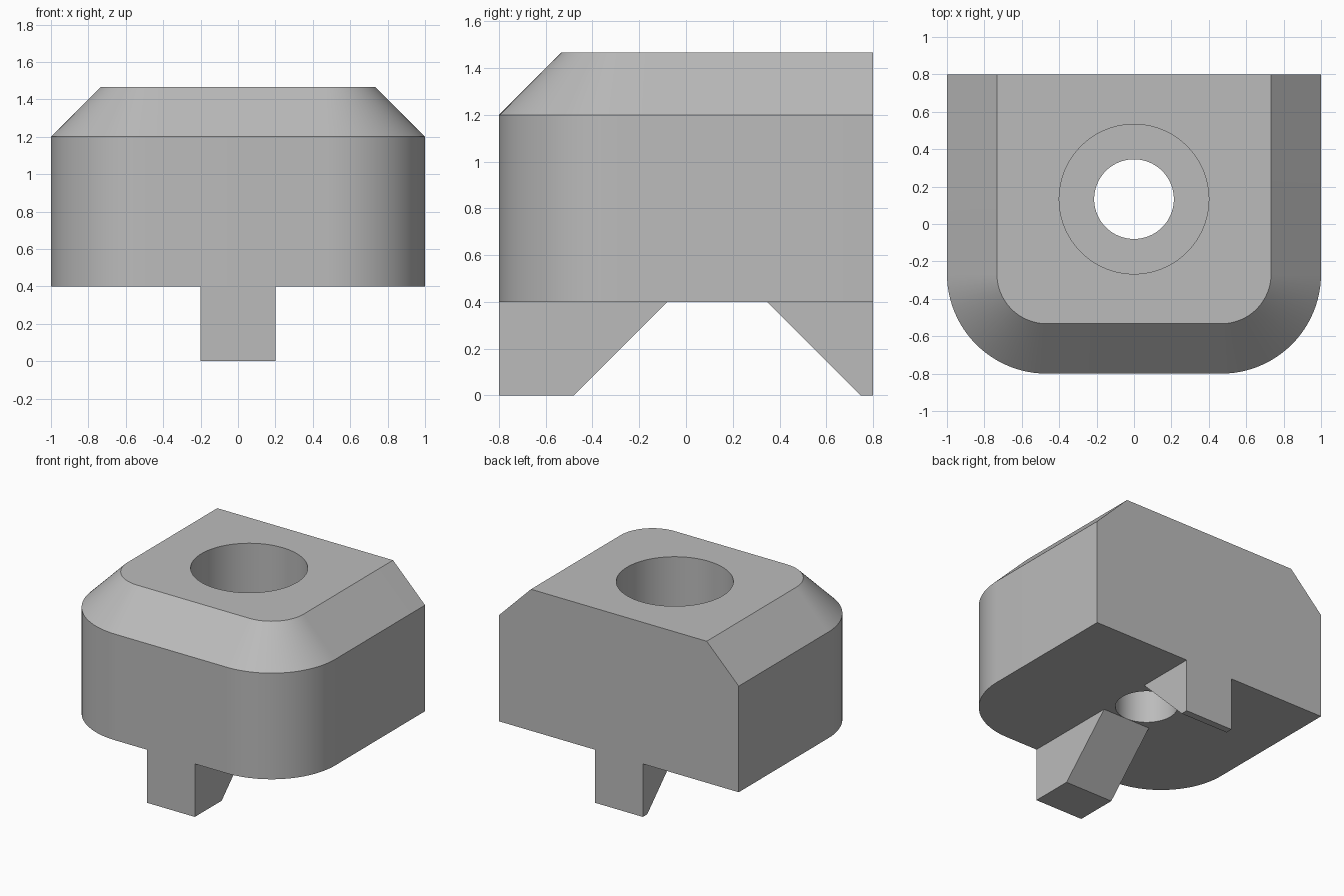
import bpy
import bmesh
from math import cos, sin, pi, radians

default = bpy.data.objects.get("Cube")
if default:
    bpy.data.objects.remove(default, do_unlink=True)

grey = bpy.data.materials.new("light_grey")
grey.use_nodes = True
colour = (0.5, 0.5, 0.5, 1)
grey.diffuse_color = colour
grey.node_tree.nodes["Principled BSDF"].inputs["Base Color"].default_value = colour

HOLE_Y = 0.133
BASE_Z, SHOULDER_Z, TOP_Z = 0.4, 1.2, 1.467
CHAMFER = TOP_Z - SHOULDER_Z


def loft(name, rings):
    """Closed solid through a stack of matching point rings."""
    bm = bmesh.new()
    loops = [[bm.verts.new(p) for p in ring] for ring in rings]
    n = len(loops[0])
    for a, b in zip(loops, loops[1:]):
        for i in range(n):
            j = (i + 1) % n
            bm.faces.new((a[i], a[j], b[j], b[i]))
    bm.faces.new(loops[0][::-1])
    bm.faces.new(loops[-1])
    bmesh.ops.recalc_face_normals(bm, faces=bm.faces)
    mesh = bpy.data.meshes.new(name)
    bm.to_mesh(mesh)
    bm.free()
    mesh.materials.append(grey)
    obj = bpy.data.objects.new(name, mesh)
    bpy.context.collection.objects.link(obj)
    return obj


def body_ring(z, inset, steps=24):
    """Square back, two rounded front corners."""
    r = 0.533 - inset
    ring = [(1 - inset, 0.8, z), (inset - 1, 0.8, z)]
    for cx, start in ((-0.467, pi), (0.467, 1.5 * pi)):
        for i in range(steps + 1):
            a = start + i * pi / 2 / steps
            ring.append((cx + r * cos(a), -0.267 + r * sin(a), z))
    return ring


def circle(z, r, n=96):
    return [(r * cos(2 * pi * i / n), HOLE_Y + r * sin(2 * pi * i / n), z)
            for i in range(n)]


# Chamfered body
body = loft("body", [body_ring(BASE_Z, 0), body_ring(SHOULDER_Z, 0),
                     body_ring(TOP_Z, CHAMFER)])

# Stepped screw hole: narrow through hole with a wide counterbore
cutter = loft("screw_hole_cutter", [circle(0.2, 0.213), circle(0.8, 0.213),
                                    circle(0.8, 0.4), circle(1.7, 0.4)])
cutter.hide_render = True
cut = body.modifiers.new("screw_hole", 'BOOLEAN')
cut.operation = 'DIFFERENCE'
cut.solver = 'EXACT'
cut.object = cutter
bpy.ops.object.select_all(action='DESELECT')
body.select_set(True)
bpy.context.view_layer.objects.active = body
bpy.ops.object.modifier_apply(modifier=cut.name)
bpy.data.objects.remove(cutter, do_unlink=True)
bpy.ops.object.shade_smooth_by_angle(angle=radians(30))

# Locating feet: side profiles extruded across the underside
feet = {
    "front_foot": [(-0.8, 0), (-0.48, 0), (-0.08, BASE_Z), (-0.8, BASE_Z)],
    "rear_foot": [(0.747, 0), (0.8, 0), (0.8, BASE_Z), (0.347, BASE_Z)],
}
for name, profile in feet.items():
    loft(name, [[(x, y, z) for y, z in profile] for x in (-0.2, 0.2)])
